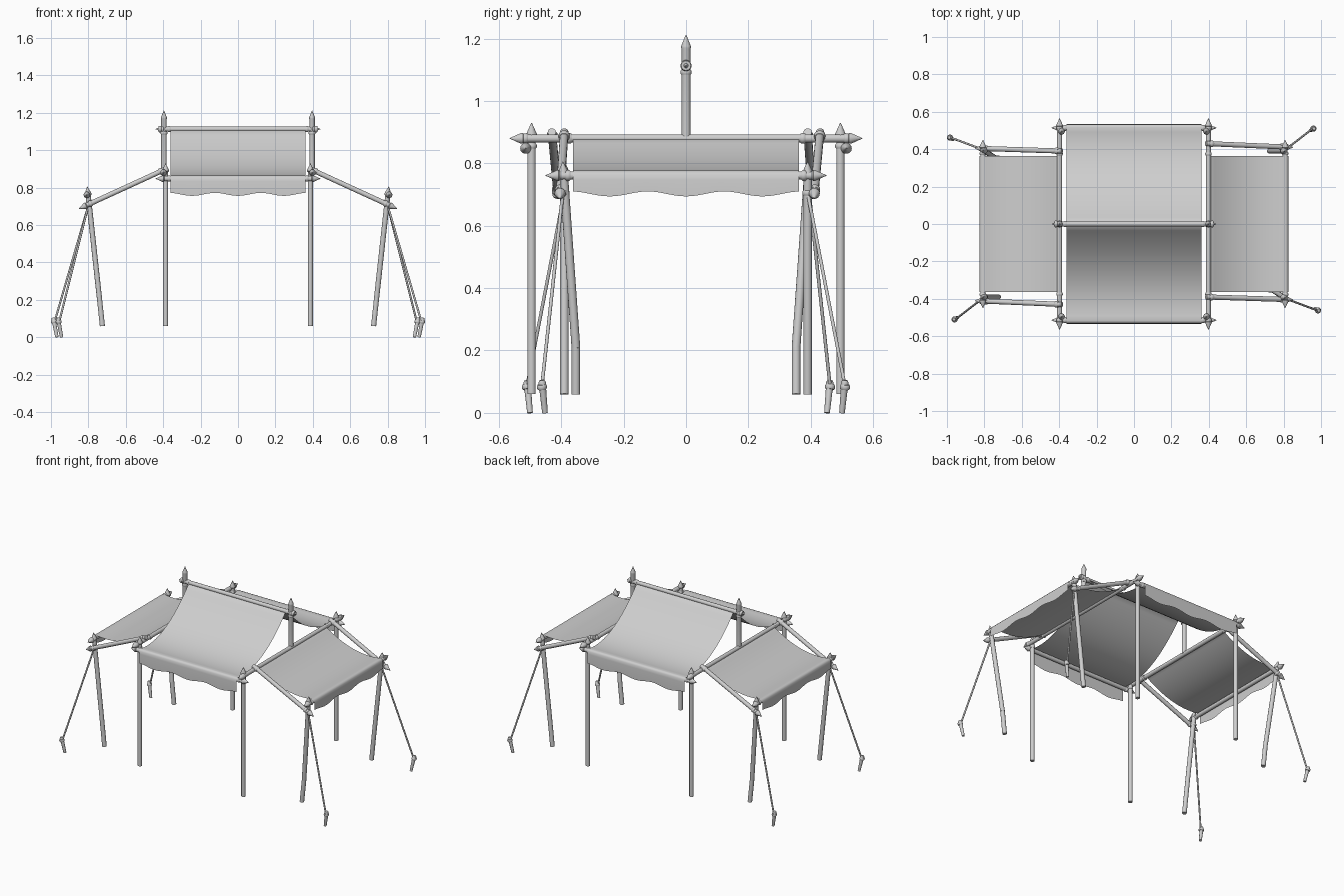
import bpy, bmesh, math
from mathutils import Vector, Matrix

cube = bpy.data.objects.get("Cube")
if cube:
    bpy.data.objects.remove(cube, do_unlink=True)

grey = bpy.data.materials.new("plain_grey")
grey.use_nodes = True
GREY = (0.62, 0.62, 0.62, 1)
grey.diffuse_color = GREY
grey.node_tree.nodes["Principled BSDF"].inputs["Base Color"].default_value = GREY


def finish(name, bm):
    mesh = bpy.data.meshes.new(name)
    bm.to_mesh(mesh)
    bm.free()
    mesh.materials.append(grey)
    obj = bpy.data.objects.new(name, mesh)
    bpy.context.collection.objects.link(obj)
    bpy.ops.object.select_all(action='DESELECT')
    obj.select_set(True)
    bpy.context.view_layer.objects.active = obj
    bpy.ops.object.shade_smooth_by_angle(angle=math.radians(40))
    return obj


def lathe(name, start, end, profile, sides=14):
    """Turn (distance, radius) pairs around the line from start to end."""
    start, end = Vector(start), Vector(end)
    turn = (end - start).to_track_quat('Z', 'Y').to_matrix().to_4x4()
    place = Matrix.Translation(start) @ turn
    bm = bmesh.new()
    rings = []
    for d, r in profile:
        rings.append([bm.verts.new(place @ Vector((r * math.cos(a), r * math.sin(a), d)))
                      for a in (i * math.tau / sides for i in range(sides))])
    for low, high in zip(rings, rings[1:]):
        for i in range(sides):
            j = (i + 1) % sides
            bm.faces.new((low[i], low[j], high[j], high[i]))
    bm.faces.new(rings[0][::-1])
    bm.faces.new(rings[-1])
    return finish(name, bm)


def pole(name, start, end, r, tips="", flare=1.3):
    """Round pole; tips may hold 's' and 'e' for a spearhead at start or end."""
    length = (Vector(end) - Vector(start)).length
    head = [(0, 0.001), (0.036, r * flare), (0.042, r * flare), (0.046, r)]
    tail = [(length - d, w) for d, w in reversed(head)]
    profile = (head if "s" in tips else [(0, r)]) + (tail if "e" in tips else [(length, r)])
    return lathe(name, start, end, profile)


def band(name, centre, axis, r, half=0.008):
    """Rounded lashing around a pole."""
    c, a = Vector(centre), Vector(axis).normalized() * half
    return lathe(name, c - a, c + a,
                 [(0, r * 0.85), (half * 0.5, r), (half * 1.5, r), (half * 2, r * 0.85)])


def cloth(name, half_width, run, hang, amplitude, to_world):
    """Sheet sagging along run=(start, end, sag), folded down into a wavy valance."""
    (u0, z0), (u1, z1), sag = run
    n = 20
    path = [(u0 - 0.01, z0 + 0.002)]
    for i in range(n + 1):
        t = i / n
        path.append((u0 + (u1 - u0) * t, z0 + (z1 - z0) * t - 4 * sag * t * (1 - t)))
    path += [(u1 + 0.009, z1 - 0.003), (u1 + 0.015, z1 - 0.012), (u1 + 0.017, z1 - 0.03)]
    bm = bmesh.new()
    rows = []
    cols = 36
    for k in range(len(path) + 1):
        row = []
        for i in range(cols + 1):
            w = half_width * (2 * i / cols - 1)
            if k < len(path):
                u, z = path[k]
            else:
                u, z = u1 + 0.017, hang - amplitude * math.cos(w * math.tau / 0.245)
            row.append(bm.verts.new(to_world(u, w, z)))
        rows.append(row)
    for a, b in zip(rows, rows[1:]):
        for i in range(cols):
            bm.faces.new((a[i], a[i + 1], b[i + 1], b[i]))
    bmesh.ops.recalc_face_normals(bm, faces=bm.faces)
    if sum(f.normal.z for f in bm.faces) < 0:
        bmesh.ops.reverse_faces(bm, faces=bm.faces)
    return finish(name, bm)


R = 0.0135
X, Y, Z = (1, 0, 0), (0, 1, 0), (0, 0, 1)

# Ridge beam
pole("ridge_beam", (-0.44, 0, 1.113), (0.44, 0, 1.113), R, "se")

# Everything else repeats under a half turn about z
for side, s in (("left", 1), ("right", -1)):
    def at(x, y, z, s=s):
        return (s * x, s * y, z)

    end = "back" if s > 0 else "front"

    # Main frame: long beam, king post, eave beam and corner posts
    pole(side + "_long_beam", at(0.398, -0.565, 0.88), at(0.398, 0.565, 0.88), R, "se")
    pole(side + "_king_post", at(0.396, 0, 0.88), at(0.396, 0, 1.212), 0.0145, "e", 1.08)
    band(side + "_king_post_lashing", at(0.396, 0, 1.092), Z, 0.018)
    band(side + "_ridge_lashing", at(0.368, 0, 1.113), X, 0.0165)
    band(side + "_ridge_end_lashing", at(0.418, 0, 1.113), X, 0.018)
    pole(end + "_eave_beam", at(-0.44, 0.514, 0.848), at(0.44, 0.514, 0.848), R, "se")
    for k in (-1, 1):
        pole(side + "_corner_post", at(0.387, k * 0.495, 0.06), at(0.387, k * 0.495, 0.93), R, "e")
        band(side + "_corner_lashing", at(0.387, k * 0.495, 0.855), Z, 0.017)
        band(end + "_eave_lashing", at(k * 0.368, 0.514, 0.848), X, 0.0165)
        band(side + "_beam_lashing", at(0.398, k * 0.375, 0.88), Y, 0.0175)
        band(side + "_beam_end_lashing", at(0.398, k * 0.515, 0.88), Y, 0.0165)

    # Cloth roofs, slung from the beams
    cloth(end + "_main_canopy", 0.362, ((0.01, 1.108), (0.517, 0.864), 0.08), 0.764, 0.008,
          lambda u, w, z, s=s: (w, s * u, z))
    cloth(side + "_wing_canopy", 0.363, ((0.408, 0.878), (0.81, 0.777), 0.042), 0.702, 0.008,
          lambda u, w, z, s=s: (s * u, w, z))

    # Wing frame
    pole(side + "_wing_beam", at(0.808, -0.45, 0.761), at(0.808, 0.45, 0.761), R, "se")
    wings = (("back", 1, 0.43, 0.41, 0.39, 0.39, (0.955, 0.51)),
             ("front", -1, -0.39, -0.405, -0.395, -0.353, (0.98, -0.462)))
    for part, k, y_in, y_out, y_top, y_base, peg in wings:
        tag = side + "_" + part
        # Rafter from the long beam down to the leg
        a, b = at(0.385, y_in, 0.9), at(0.85, y_out, 0.687)
        pole(tag + "_rafter", a, b, R, "e")
        slope = Vector(b) - Vector(a)
        band(tag + "_rafter_top_lashing", Vector(a) + slope * 0.06, slope, 0.018, 0.011)
        band(tag + "_rafter_foot_lashing", Vector(a) + slope * 0.87, slope, 0.0175)
        # Leaning leg, bent near the foot
        knee = at(0.741, y_base, 0.21)
        pole(tag + "_leg_foot", at(0.725, y_base, 0.06), knee, 0.014)
        pole(tag + "_leg", knee, at(0.806, y_top, 0.805), 0.014, "e")
        band(tag + "_leg_lashing", at(0.802, y_top, 0.765), Z, 0.018)
        band(tag + "_wing_beam_lashing", at(0.808, k * 0.378, 0.761), Y, 0.0175)
        band(tag + "_rope_loop", at(0.797, y_top, 0.705), Z, 0.0175)
        # Guy rope and ground peg
        px, py = peg
        pole(tag + "_guy_rope", at(0.80, y_top, 0.705), at(px, py, 0.085), 0.0055)
        foot, top = at(px - 0.012, py - k * 0.01, 0), at(px + 0.008, py, 0.105)
        lathe(tag + "_peg", foot, top, [(0, 0.009), (0.075, 0.011), (0.1, 0.012), (0.107, 0.008)])
        band(tag + "_peg_knot", at(px + 0.004, py, 0.083), Vector(top) - Vector(foot), 0.016)
